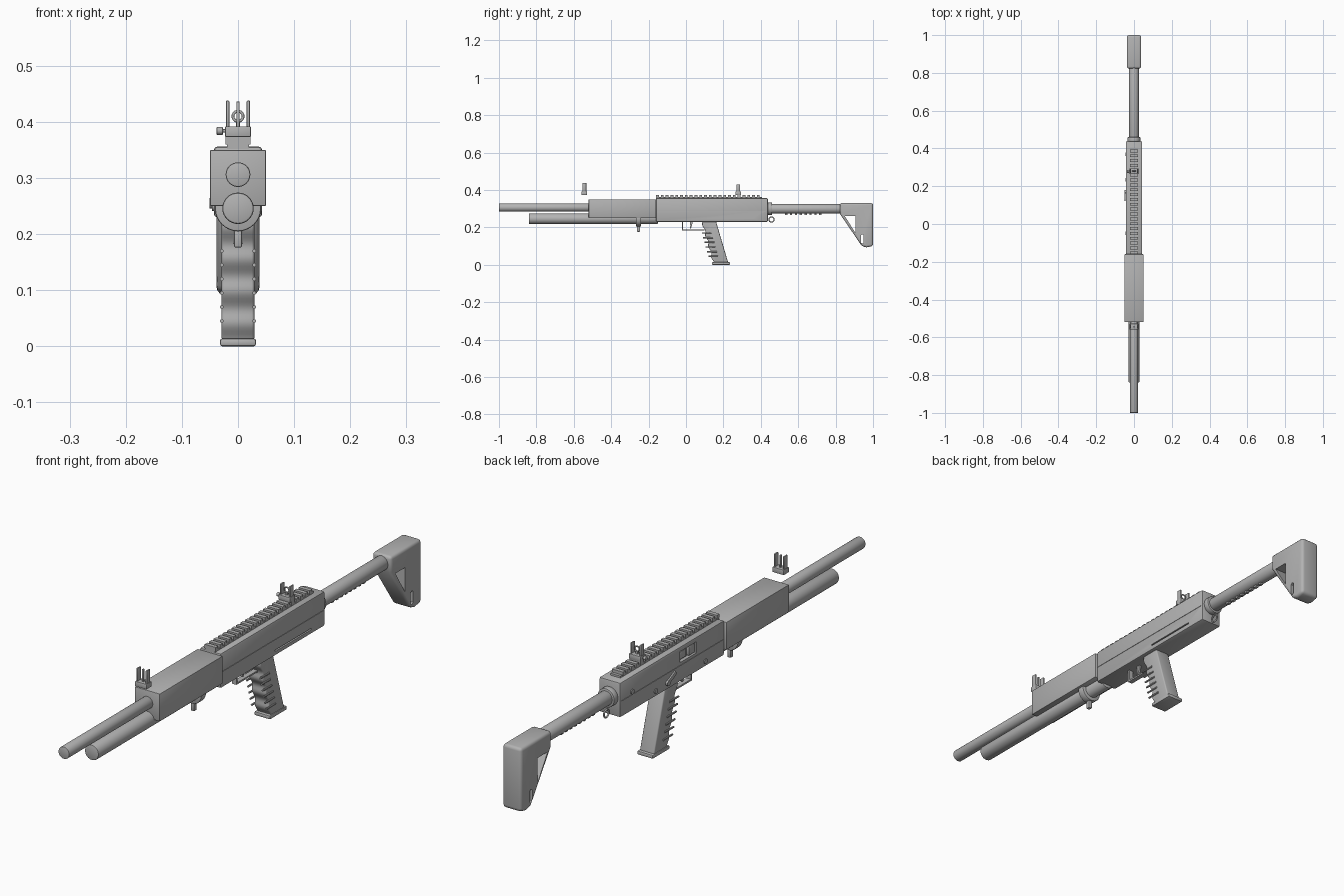
import bpy, bmesh, math
from mathutils import Matrix, Vector

if "Cube" in bpy.data.objects:
    bpy.data.objects.remove(bpy.data.objects["Cube"])

GREY = (0.45, 0.45, 0.45, 1)
mat = bpy.data.materials.new("plain grey")
mat.use_nodes = True
mat.diffuse_color = GREY
bsdf = mat.node_tree.nodes["Principled BSDF"]
bsdf.inputs["Base Color"].default_value = GREY
bsdf.inputs["Roughness"].default_value = 0.6


def activate(ob):
    bpy.ops.object.select_all(action="DESELECT")
    ob.select_set(True)
    bpy.context.view_layer.objects.active = ob


def finish(name, bm, bevel=0, segments=2):
    bmesh.ops.recalc_face_normals(bm, faces=bm.faces)
    me = bpy.data.meshes.new(name)
    bm.to_mesh(me)
    bm.free()
    me.materials.append(mat)
    ob = bpy.data.objects.new(name, me)
    bpy.context.collection.objects.link(ob)
    activate(ob)
    if bevel:
        m = ob.modifiers.new("Bevel", "BEVEL")
        m.width, m.segments = bevel, segments
        m.limit_method, m.angle_limit = "ANGLE", math.radians(40)
        bpy.ops.object.modifier_apply(modifier="Bevel")
    bpy.ops.object.shade_smooth_by_angle(angle=math.radians(35))
    return ob


def add_box(bm, x, y, z):
    """Box from (min, max) ranges."""
    lo, hi = Vector((x[0], y[0], z[0])), Vector((x[1], y[1], z[1]))
    size = hi - lo
    bmesh.ops.create_cube(bm, size=1, matrix=Matrix.Translation((lo + hi) / 2)
                          @ Matrix.Diagonal((*size, 1)))


def box(name, x, y, z, bevel=0, segments=2):
    bm = bmesh.new()
    add_box(bm, x, y, z)
    return finish(name, bm, bevel, segments)


def add_rod(bm, a, b, r, n=32):
    a, b = Vector(a), Vector(b)
    rot = (b - a).to_track_quat("Z", "Y").to_matrix().to_4x4()
    bmesh.ops.create_cone(bm, cap_ends=True, segments=n, radius1=r, radius2=r,
                          depth=(b - a).length,
                          matrix=Matrix.Translation((a + b) / 2) @ rot)


def tube(name, y0, y1, z, r, bevel=0.003):
    bm = bmesh.new()
    add_rod(bm, (0, y0, z), (0, y1, z), r)
    return finish(name, bm, bevel)


def side_profile(name, pts, half, bevel=0, segments=2):
    """Extrude a (y, z) outline across x."""
    bm = bmesh.new()
    f = bm.faces.new([bm.verts.new((-half, y, z)) for y, z in pts])
    ext = bmesh.ops.extrude_face_region(bm, geom=[f])["geom"]
    bmesh.ops.translate(bm, vec=(2 * half, 0, 0),
                        verts=[v for v in ext if isinstance(v, bmesh.types.BMVert)])
    return finish(name, bm, bevel, segments)


def ring(name, centre, big, small, axis):
    rot = (math.pi / 2, 0, 0) if axis == "y" else (0, math.pi / 2, 0)
    bpy.ops.mesh.primitive_torus_add(location=centre, rotation=rot, major_radius=big,
                                     minor_radius=small, major_segments=28, minor_segments=10)
    ob = bpy.context.object
    ob.name = name
    ob.data.materials.append(mat)
    bpy.ops.object.shade_smooth_by_angle(angle=math.radians(60))


def cut(target, cutters):
    for c in cutters:
        c.hide_render = True
        activate(target)
        m = target.modifiers.new("Cut", "BOOLEAN")
        m.operation, m.solver, m.object = "DIFFERENCE", "EXACT", c
        bpy.ops.object.modifier_apply(modifier="Cut")
        bpy.data.objects.remove(c)
    bpy.ops.object.shade_smooth_by_angle(angle=math.radians(35))


# Barrel, lower tube, clamp and fore-end
tube("barrel", -1.0, -0.5, 0.306, 0.022)
tube("lower_tube", -0.84, -0.15, 0.246, 0.028, 0.004)
tube("tube_clamp", -0.268, -0.24, 0.246, 0.041)
box("clamp_lug", (-0.007, 0.007), (-0.262, -0.246), (0.176, 0.21), 0.003)
side_profile("fore_end", [(-0.52, 0.25), (-0.52, 0.35), (-0.16, 0.35), (-0.16, 0.25)], 0.05, 0.002)

# Receiver with a parting line, side slot and port
receiver = box("receiver", (-0.043, 0.043), (-0.16, 0.438), (0.23, 0.356), 0.006)
cut(receiver, [
    box("line_cutter_right", (0.0415, 0.06), (-0.2, 0.5), (0.2885, 0.291)),
    box("line_cutter_left", (-0.06, -0.0415), (-0.2, 0.5), (0.2885, 0.291)),
    box("slot_cutter", (0.036, 0.06), (0.15, 0.36), (0.246, 0.251)),
    box("port_cutter", (-0.06, -0.03), (0.0, 0.095), (0.3, 0.34)),
])
box("port_bolt", (-0.04, -0.028), (0.004, 0.04), (0.303, 0.337), 0.002)
box("port_block", (-0.038, -0.028), (0.055, 0.09), (0.306, 0.334), 0.002)

# Pins and selector on the left face
bm = bmesh.new()
for y, z, depth in ((0.37, 0.30, 0.046), (-0.05, 0.25, 0.046), (0.17, 0.255, 0.051), (0.235, 0.25, 0.046)):
    add_rod(bm, (-0.04, y, z), (-depth, y, z), 0.009, 20)
finish("side_pins", bm)
side_profile("selector_lever", [(0.12, 0.274), (0.13, 0.284), (0.18, 0.26), (0.17, 0.248)],
             0.003, 0.001).location.x = -0.047

# Top rail
bm = bmesh.new()
add_box(bm, (-0.02, 0.02), (-0.16, 0.405), (0.352, 0.363))
TEETH = 22
pitch = 0.565 / TEETH
for i in range(TEETH):
    y = -0.16 + i * pitch
    add_box(bm, (-0.022, 0.022), (y, y + pitch * 0.58), (0.36, 0.374))
finish("top_rail", bm)


# Sights
def sight_base(name, y, top):
    bm = bmesh.new()
    add_box(bm, (-0.023, 0.023), (y - 0.015, y + 0.015), (0.373, 0.392))
    for s in (-1, 1):
        x = s * 0.0185
        add_box(bm, (x - 0.003, x + 0.003), (y - 0.01, y + 0.01), (0.388, top))
    finish(name, bm, 0.002)


sight_base("front_sight", -0.543, 0.438)
box("front_sight_post", (-0.003, 0.003), (-0.547, -0.539), (0.39, 0.436), 0.001)
sight_base("rear_sight", 0.28, 0.43)
ring("rear_sight_ring", (0, 0.28, 0.41), 0.009, 0.0025, "y")
box("rear_sight_stem", (-0.004, 0.004), (0.276, 0.284), (0.39, 0.401))
bm = bmesh.new()
add_rod(bm, (-0.02, 0.28, 0.384), (-0.03, 0.28, 0.384), 0.003, 12)
add_rod(bm, (-0.027, 0.28, 0.384), (-0.038, 0.28, 0.384), 0.007, 16)
finish("rear_sight_knob", bm, 0.001)

# Grip with a waved front, side ribs and base
STEPS = 40
front = [(0.083 + 0.064 * i / STEPS + 0.004 * math.cos(i / STEPS * 8 * math.pi),
          0.24 - 0.23 * i / STEPS) for i in range(STEPS + 1)]
side_profile("grip", front + [(0.226, 0.01), (0.158, 0.24)], 0.029, 0.009, 3)
bm = bmesh.new()
for i in range(6):
    z = 0.17 - i * 0.025
    y = 0.083 + 0.064 * (0.24 - z) / 0.23
    for s in (-1, 1):
        add_rod(bm, (s * 0.029, y - 0.018, z), (s * 0.029, y + 0.035, z), 0.0035, 10)
finish("grip_ribs", bm)
box("grip_base", (-0.032, 0.032), (0.138, 0.236), (0, 0.014), 0.004)

# Trigger and guard
bm = bmesh.new()
add_box(bm, (-0.009, 0.009), (-0.022, -0.016), (0.182, 0.234))
add_box(bm, (-0.009, 0.009), (-0.022, 0.08), (0.182, 0.188))
add_box(bm, (-0.009, 0.009), (0.074, 0.1), (0.182, 0.188))
finish("trigger_guard", bm)
side_profile("trigger", [(0.02, 0.235), (0.036, 0.235), (0.032, 0.21), (0.026, 0.194),
                         (0.02, 0.194), (0.023, 0.21)], 0.004)

# Stock tube, collar, notched strip and sling ring
tube("stock_tube", 0.43, 0.85, 0.299, 0.026)
tube("stock_collar", 0.436, 0.46, 0.299, 0.034)
bm = bmesh.new()
for i in range(8):
    y = 0.53 + i * 0.026
    add_box(bm, (-0.006, 0.006), (y, y + 0.012), (0.267, 0.28))
finish("stock_notches", bm)
ring("sling_ring", (0, 0.457, 0.242), 0.014, 0.003, "x")

# Stock with a triangular opening and a slot
stock = side_profile("stock", [(0.823, 0.33), (1.0, 0.33), (1.0, 0.1), (0.965, 0.093),
                               (0.94, 0.1), (0.823, 0.272)], 0.038, 0.011, 3)
cut(stock, [
    side_profile("opening_cutter", [(0.848, 0.262), (0.905, 0.262), (0.905, 0.172)], 0.1),
    side_profile("slot_cutter", [(0.936, 0.118), (0.936, 0.158), (0.943, 0.163),
                                 (0.95, 0.158), (0.95, 0.118), (0.943, 0.113)], 0.1),
])
